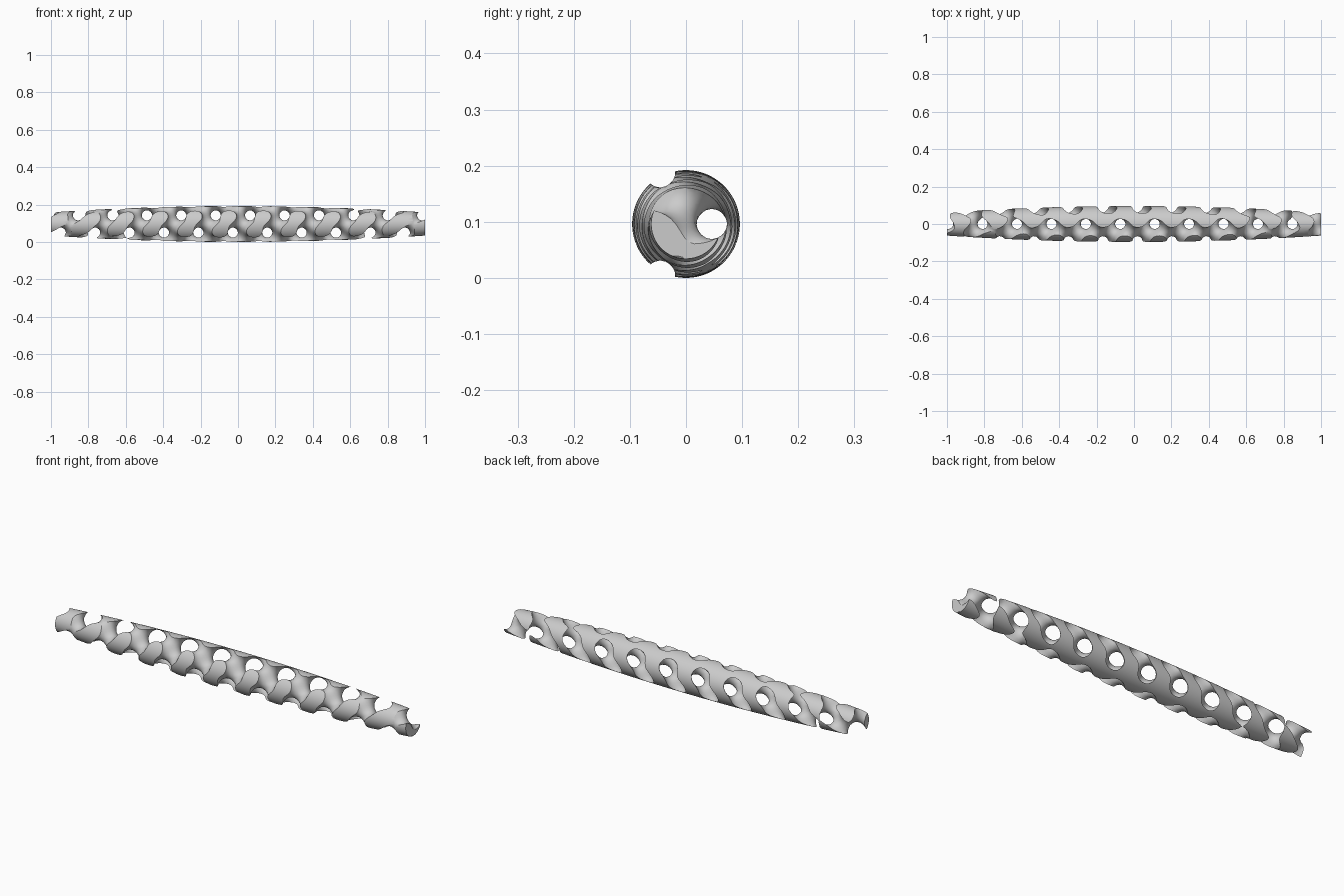
import bpy, bmesh, math
from math import sin, cos, pi

if "Cube" in bpy.data.objects:
    bpy.data.objects.remove(bpy.data.objects["Cube"])

PERIOD = 0.184          # lattice cell
K = 2 * pi / PERIOD
X0 = 0.0645             # lattice phase along the rod
LEVEL = -0.19           # solid where field < LEVEL
R_MID, R_DROP = 0.096, 0.034


def field(x, y, z):
    x, y, z = K * (x - X0), K * y, K * z
    return sin(x) * cos(y) + sin(y) * cos(z) + sin(z) * cos(x) - LEVEL


def gradient(x, y, z):
    x, y, z = K * (x - X0), K * y, K * z
    return (K * (cos(x) * cos(y) - sin(z) * sin(x)),
            K * (cos(y) * cos(z) - sin(x) * sin(y)),
            K * (cos(z) * cos(x) - sin(y) * sin(z)))


def make_object(name, bm):
    bmesh.ops.recalc_face_normals(bm, faces=bm.faces)
    mesh = bpy.data.meshes.new(name)
    bm.to_mesh(mesh)
    bm.free()
    ob = bpy.data.objects.new(name, mesh)
    bpy.context.collection.objects.link(ob)
    return ob


def gyroid_block(name, half_x, half_r, h):
    """Surface-net mesh of the gyroid network, closed at the block walls."""
    nx, nr = 2 * math.ceil(half_x / h), 2 * math.ceil(half_r / h)
    val = {}
    for i in range(nx + 1):
        for j in range(nr + 1):
            for k in range(nr + 1):
                wall = i in (0, nx) or j in (0, nr) or k in (0, nr)
                p = ((i - nx / 2) * h, (j - nr / 2) * h, (k - nr / 2) * h)
                val[i, j, k] = 1.0 if wall else field(*p)
    corners = [(a, b, c) for a in (0, 1) for b in (0, 1) for c in (0, 1)]
    edges = [(p, q) for p in corners for q in corners
             if p < q and sum(abs(s - t) for s, t in zip(p, q)) == 1]
    bm = bmesh.new()
    cell = {}
    for i in range(nx):
        for j in range(nr):
            for k in range(nr):
                v = {c: val[i + c[0], j + c[1], k + c[2]] for c in corners}
                neg = sum(f < 0 for f in v.values())
                if neg in (0, 8):
                    continue
                sx = sy = sz = n = 0
                for p, q in edges:
                    if (v[p] < 0) != (v[q] < 0):
                        t = v[p] / (v[p] - v[q])
                        sx += p[0] + t * (q[0] - p[0])
                        sy += p[1] + t * (q[1] - p[1])
                        sz += p[2] + t * (q[2] - p[2])
                        n += 1
                co = [(i + sx / n - nx / 2) * h, (j + sy / n - nr / 2) * h,
                      (k + sz / n - nr / 2) * h]
                # settle interior vertices exactly on the surface
                if 0 < i < nx - 1 and 0 < j < nr - 1 and 0 < k < nr - 1:
                    for _ in range(2):
                        g = gradient(*co)
                        s = field(*co) / (sum(c * c for c in g) + 1e-9)
                        co = [c - s * d for c, d in zip(co, g)]
                cell[i, j, k] = bm.verts.new(co)
    # one quad around every grid edge that crosses the surface
    for (i, j, k), f in val.items():
        for ax in range(3):
            d = [0, 0, 0]
            d[ax] = 1
            g = val.get((i + d[0], j + d[1], k + d[2]))
            if g is None or (f < 0) == (g < 0):
                continue
            quad = []
            for a, b in ((0, 0), (-1, 0), (-1, -1), (0, -1)):
                o = [i, j, k]
                o[(ax + 1) % 3] += a
                o[(ax + 2) % 3] += b
                quad.append(cell[tuple(o)])
            bm.faces.new(quad if f < 0 else quad[::-1])
    return make_object(name, bm)


def spindle(name, rings=64, seg=128):
    """Barrel-shaped envelope along x."""
    bm = bmesh.new()
    loops = []
    for i in range(rings + 1):
        x = -1 + 2 * i / rings
        r = R_MID - R_DROP * x * x
        loops.append([bm.verts.new((x, r * cos(2 * pi * s / seg), r * sin(2 * pi * s / seg)))
                      for s in range(seg)])
    for a, b in zip(loops, loops[1:]):
        for s in range(seg):
            t = (s + 1) % seg
            bm.faces.new((a[s], a[t], b[t], b[s]))
    bm.faces.new(loops[0])
    bm.faces.new(loops[-1])
    return make_object(name, bm)


# Lattice rod trimmed by the spindle envelope
rod = gyroid_block("lattice_rod", 1.03, 0.112, PERIOD / 18)
envelope = spindle("envelope_cutter")
envelope.hide_render = True
source = rod.data.copy()
for solver in ('MANIFOLD', 'EXACT'):
    rod.data = source.copy()
    mod = rod.modifiers.new("trim", 'BOOLEAN')
    mod.operation, mod.object, mod.solver = 'INTERSECT', envelope, solver
    bpy.context.view_layer.objects.active = rod
    bpy.ops.object.modifier_apply(modifier="trim")
    if len(rod.data.vertices) > 1000 and max(v.co.y for v in rod.data.vertices) < 0.1:
        break
bpy.data.objects.remove(envelope)

# Stand on the ground and shade smooth with crisp trimmed edges
rod.location.z = R_MID
bpy.ops.object.select_all(action='DESELECT')
rod.select_set(True)
bpy.context.view_layer.objects.active = rod
bpy.ops.object.shade_smooth_by_angle(angle=math.radians(30))
